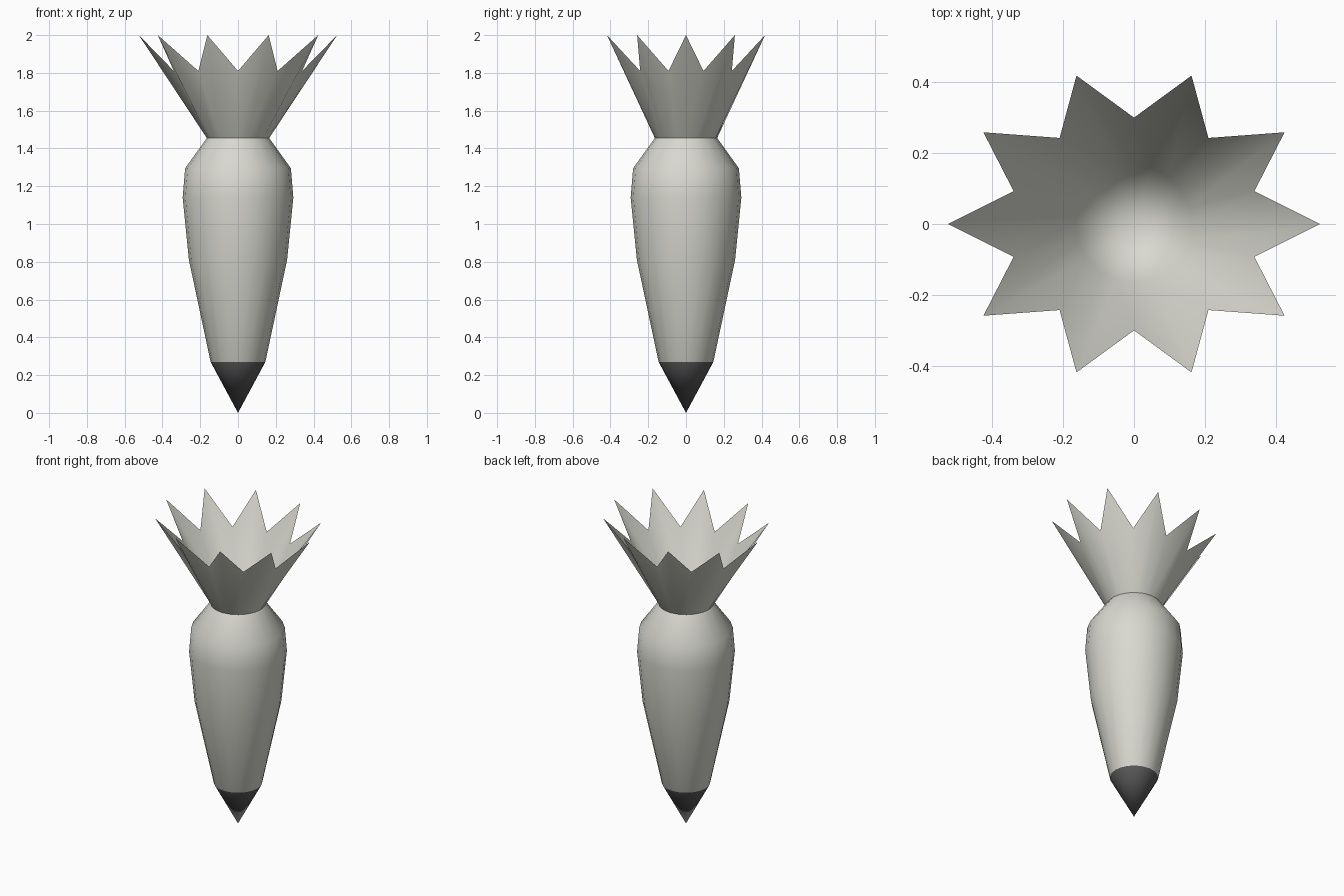
import bpy, bmesh, math

if "Cube" in bpy.data.objects:
    bpy.data.objects.remove(bpy.data.objects["Cube"])

SIDES = 20


def material(name, rgb):
    m = bpy.data.materials.new(name)
    m.diffuse_color = (*rgb, 1.0)
    m.use_nodes = True
    m.node_tree.nodes["Principled BSDF"].inputs["Base Color"].default_value = m.diffuse_color
    return m


pale = material("pale_grey", (0.69, 0.69, 0.63))
dark = material("dark_grey", (0.10, 0.10, 0.10))


def ring(bm, rx, ry, z):
    """One loop of vertices; rx, ry and z are functions of the vertex index."""
    loop = []
    for i in range(SIDES):
        a = 2 * math.pi * i / SIDES
        loop.append(bm.verts.new((rx(i) * math.cos(a), ry(i) * math.sin(a), z(i))))
    return loop


def circle(bm, r, z):
    return ring(bm, lambda i: r, lambda i: r, lambda i: z)


def loft(bm, apex_z, rings):
    """Close the bottom to a point and bridge the rings upwards."""
    apex = bm.verts.new((0, 0, apex_z))
    for i in range(SIDES):
        j = (i + 1) % SIDES
        bm.faces.new((apex, rings[0][j], rings[0][i]))
        for lo, hi in zip(rings, rings[1:]):
            bm.faces.new((lo[i], lo[j], hi[j], hi[i]))


def finish(bm, name, mats):
    me = bpy.data.meshes.new(name)
    for f in bm.faces:
        f.smooth = True
    bm.to_mesh(me)
    bm.free()
    for m in mats:
        me.materials.append(m)
    ob = bpy.data.objects.new(name, me)
    bpy.context.collection.objects.link(ob)
    return ob


# Tapered body with a dark pointed tip
bm = bmesh.new()
profile = [(0.145, 0.27), (0.26, 0.81), (0.293, 1.14), (0.28, 1.295), (0.165, 1.455)]
loft(bm, 0.0, [circle(bm, r, z) for r, z in profile])
for f in bm.faces:
    f.material_index = 1 if f.calc_center_median().z < 0.27 else 0
finish(bm, "body", [pale, dark])

# Flared oval crown with ten points; its funnel closes inside the body
bm = bmesh.new()
neck = circle(bm, 0.165, 1.455)
star = ring(bm,
            lambda i: 0.357 if i % 2 else 0.525,
            lambda i: 0.30 if i % 2 else 0.44,
            lambda i: 1.81 if i % 2 else 2.0)
loft(bm, 1.25, [neck, star])
finish(bm, "crown", [pale])
